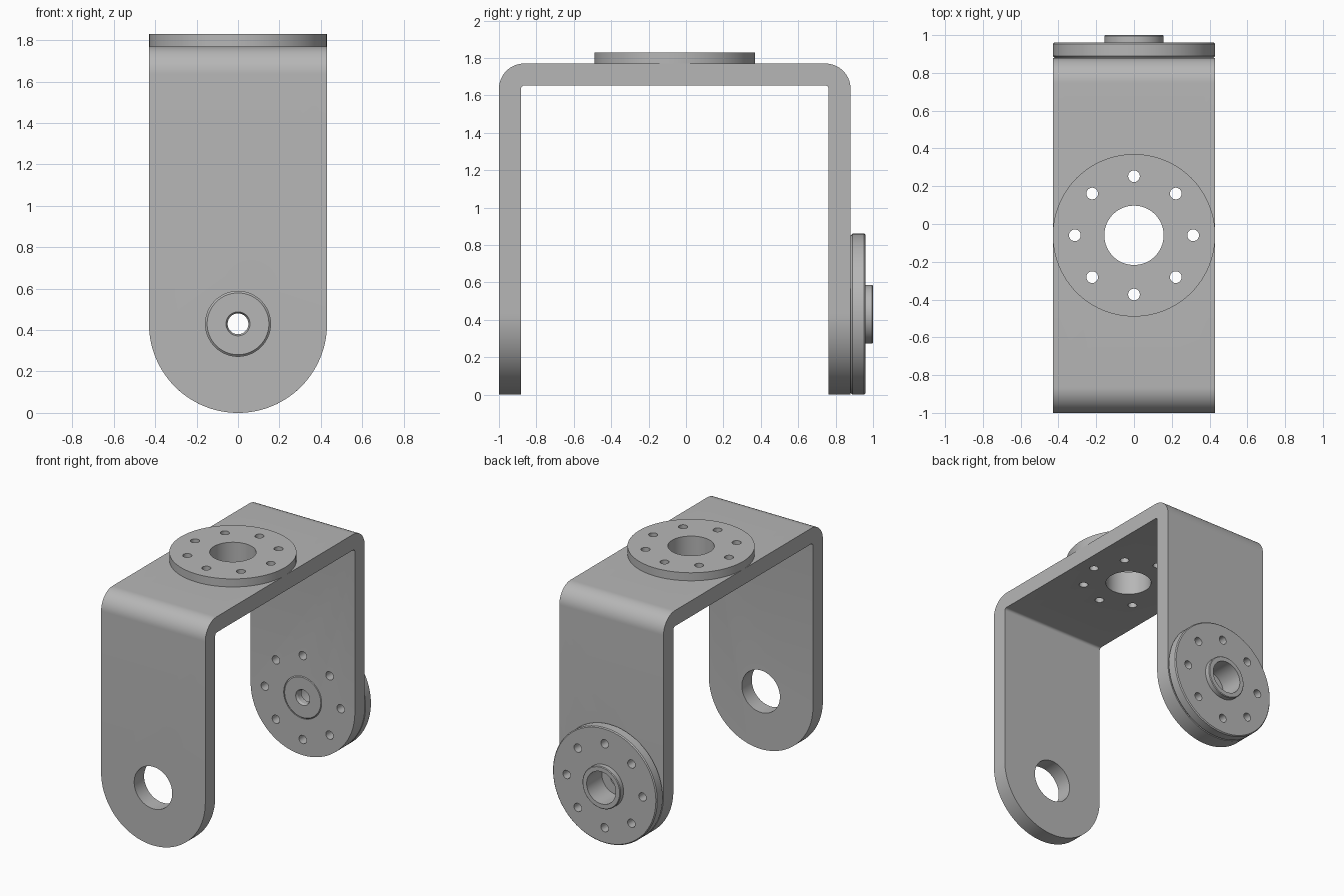
import bpy
import bmesh
from math import sin, cos, pi, radians

default = bpy.data.objects.get("Cube")
if default:
    bpy.data.objects.remove(default, do_unlink=True)

# Main dimensions
HALF_W = 0.43              # half width of bracket, also flange radius
FRONT, BACK = -1.0, 0.88   # outer faces of the two legs
TOP, WALL = 1.77, 0.117    # top of bracket, plate thickness
BORE = 0.157
PIVOT_Z = HALF_W
MID_Y = (FRONT + BACK) / 2

steel = bpy.data.materials.new("grey_metal")
steel.use_nodes = True
steel.diffuse_color = (0.47, 0.47, 0.47, 1)
steel.node_tree.nodes["Principled BSDF"].inputs["Base Color"].default_value = steel.diffuse_color

AXES = {
    "X": lambda u, v, h: (h, u, v),
    "Y": lambda u, v, h: (u, h, v),
    "Z": lambda u, v, h: (u, v, h),
}


def arc(cu, cv, r, start, end, steps):
    angles = [radians(start + (end - start) * i / steps) for i in range(steps + 1)]
    return [(cu + r * cos(a), cv + r * sin(a)) for a in angles]


def circle(cu, cv, r, steps=64):
    return arc(cu, cv, r, 0, 360, steps)[:-1]


def bolt_circle(cu, cv):
    centres = circle(cu, cv, 0.313, 8)
    return [circle(u, v, 0.031, 24) for u, v in centres]


def finish(name, bm):
    bmesh.ops.recalc_face_normals(bm, faces=bm.faces)
    mesh = bpy.data.meshes.new(name)
    bm.to_mesh(mesh)
    bm.free()
    mesh.materials.append(steel)
    obj = bpy.data.objects.new(name, mesh)
    bpy.context.collection.objects.link(obj)
    return obj


def prism(name, outlines, axis, low, high):
    """Extrude closed outlines along an axis."""
    bm = bmesh.new()
    for outline in outlines:
        a, b = [[bm.verts.new(AXES[axis](u, v, h)) for u, v in outline] for h in (low, high)]
        bm.faces.new(a)
        bm.faces.new(b)
        for i in range(len(a)):
            bm.faces.new((a[i - 1], a[i], b[i], b[i - 1]))
    return finish(name, bm)


def lathe(name, profile, axis, cu, cv, steps=96):
    """Revolve a closed (radius, height) profile around an axis."""
    bm = bmesh.new()
    rings = [[bm.verts.new(AXES[axis](u, v, h)) for u, v in circle(cu, cv, r, steps)]
             for r, h in profile]
    for k in range(len(rings)):
        a, b = rings[k - 1], rings[k]
        for i in range(steps):
            bm.faces.new((a[i - 1], a[i], b[i], b[i - 1]))
    return finish(name, bm)


def boolean(obj, cutter, operation="DIFFERENCE"):
    mod = obj.modifiers.new(cutter.name, "BOOLEAN")
    mod.operation = operation
    mod.solver = "EXACT"
    mod.object = cutter


def apply_and_smooth(obj):
    graph = bpy.context.evaluated_depsgraph_get()
    mesh = bpy.data.meshes.new_from_object(obj.evaluated_get(graph))
    obj.modifiers.clear()
    obj.data = mesh
    bpy.ops.object.select_all(action="DESELECT")
    obj.select_set(True)
    bpy.context.view_layer.objects.active = obj
    bpy.ops.object.shade_smooth_by_angle(angle=radians(25))


# Bent U-shaped plate
R, r = 0.135, 0.02
in_f, in_b, in_t = FRONT + WALL, BACK - WALL, TOP - WALL
u_profile = (
    [(FRONT, -0.1)]
    + arc(FRONT + R, TOP - R, R, 180, 90, 16)
    + arc(BACK - R, TOP - R, R, 90, 0, 16)
    + [(BACK, -0.1), (in_b, -0.1)]
    + arc(in_b - r, in_t - r, r, 0, 90, 6)
    + arc(in_f + r, in_t - r, r, 90, 180, 6)
    + [(in_f, -0.1)]
)
bracket = prism("bracket", [u_profile], "X", -0.5, 0.5)

# Round-ended leg outline
leg_outline = arc(0, PIVOT_Z, HALF_W, 180, 360, 64) + [(HALF_W, 2), (-HALF_W, 2)]
leg_trim = prism("leg_trim", [leg_outline], "Y", -1.2, 1.2)

# Flange on top of the bracket
top_flange = lathe("top_flange", [(BORE, TOP), (HALF_W, TOP), (HALF_W, 1.83), (BORE, 1.83)],
                   "Z", 0, MID_Y)

# Pivot hub: plug in the leg, chamfered flange, boss and stepped bore
hub_profile = [
    (0.05, 0.78), (0.058, in_b), (0.149, in_b), (BORE, in_b + 0.008),
    (BORE, BACK), (0.42, BACK), (HALF_W, 0.89), (HALF_W, 0.953), (0.423, 0.96),
    (BORE, 0.96), (BORE, 0.995), (0.152, 1.0), (0.12, 1.0), (0.12, 0.82), (0.05, 0.82),
]
pivot_hub = lathe("pivot_hub", hub_profile, "Y", 0, PIVOT_Z)

# Hole cutters
leg_bore = prism("leg_bore", [circle(0, PIVOT_Z, BORE, 96)], "Y", -1.2, 1.2)
top_bore = prism("top_bore", [circle(0, MID_Y, BORE, 96)], "Z", 1.5, 2)
hub_bolts = prism("hub_bolts", bolt_circle(0, PIVOT_Z), "Y", 0.6, 1.2)
top_bolts = prism("top_bolts", bolt_circle(0, MID_Y), "Z", 1.5, 2)
cutters = [leg_trim, leg_bore, top_bore, hub_bolts, top_bolts]

boolean(bracket, leg_trim, "INTERSECT")
for cutter in cutters[1:]:
    boolean(bracket, cutter)
boolean(top_flange, top_bolts)
boolean(pivot_hub, hub_bolts)

for part in (bracket, top_flange, pivot_hub):
    apply_and_smooth(part)
for cutter in cutters:
    bpy.data.objects.remove(cutter, do_unlink=True)
